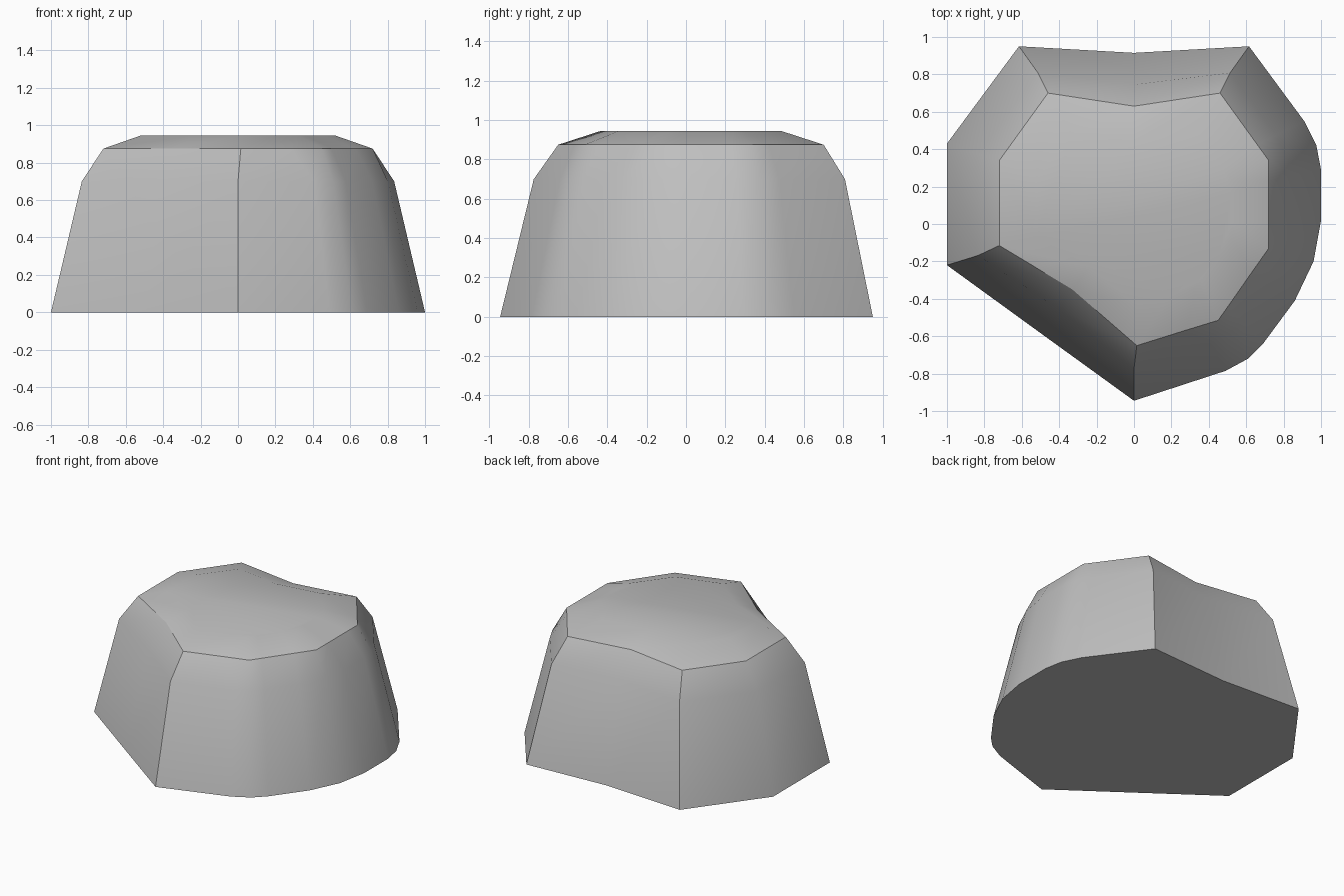
import bpy
import bmesh

cube = bpy.data.objects.get("Cube")
if cube:
    bpy.data.objects.remove(cube, do_unlink=True)

# One grey stone material
stone = bpy.data.materials.new("grey_stone")
stone.use_nodes = True
grey = (0.52, 0.52, 0.52, 1)
stone.diffuse_color = grey
bsdf = stone.node_tree.nodes["Principled BSDF"]
bsdf.inputs["Base Color"].default_value = grey
bsdf.inputs["Roughness"].default_value = 0.9

# Outline at the ground, counter-clockwise from the front corner
base = [(0, -.945), (.49, -.785), (.61, -.72), (.69, -.64), (.86, -.41),
        (.96, -.2), (1, .02), (1, .29), (.975, .42), (.91, .55),
        (.615, .95), (0, .915), (-.615, .95), (-1, .43), (-1, -.22), (-.5, -.583)]
# Matching outline at the shoulder, where the wall meets the cap
shoulder = [(.015, -.65), (.28, -.567), (.45, -.515), (.5, -.444), (.63, -.258),
            (.72, -.13), (.72, 0), (.72, .23), (.72, .34), (.66, .423),
            (.46, .7), (0, .63), (-.46, .7), (-.72, .34), (-.72, -.115), (-.33, -.35)]
FRONT, BACK_LEFT, BACK_DENT, BACK_RIGHT, SIDE, SIDE_DENT = 0, 10, 11, 12, 14, 15

# Upper wall and cap outlines are scaled from those two
wall = [(x * .835, y * .835 + .015) for x, y in base]
wall[BACK_DENT] = (0, .745)
wall[SIDE_DENT] = (-.4, -.455)
cap = [(x * .722, y * .68 + .008) for x, y in shoulder]

bm = bmesh.new()
rings = []
for outline, z in ((base, 0), (wall, .7), (shoulder, .875), (cap, .945)):
    rings.append([bm.verts.new((x, y, z)) for x, y in outline])

# Skin the rings, then close the top and the underside
count = len(base)
for low, high in zip(rings, rings[1:]):
    for i in range(count):
        j = (i + 1) % count
        bm.faces.new((low[i], low[j], high[j], high[i]))
bm.faces.new(rings[-1])
bm.faces.new(rings[0][::-1])
for face in bm.faces:
    face.smooth = True


def crease(a, b):
    edge = bm.edges.get((a, b))
    if edge:
        edge.smooth = False


# Hard edges: ground line, shoulder line and four wall corners
for ring in (rings[0], rings[2]):
    for i in range(count):
        crease(ring[i], ring[(i + 1) % count])
for corner in (FRONT, BACK_LEFT, BACK_RIGHT, SIDE):
    for low, high in zip(rings[:2], rings[1:3]):
        crease(low[corner], high[corner])

bmesh.ops.recalc_face_normals(bm, faces=bm.faces[:])
mesh = bpy.data.meshes.new("boulder")
bm.to_mesh(mesh)
bm.free()
mesh.materials.append(stone)
boulder = bpy.data.objects.new("boulder", mesh)
bpy.context.collection.objects.link(boulder)
